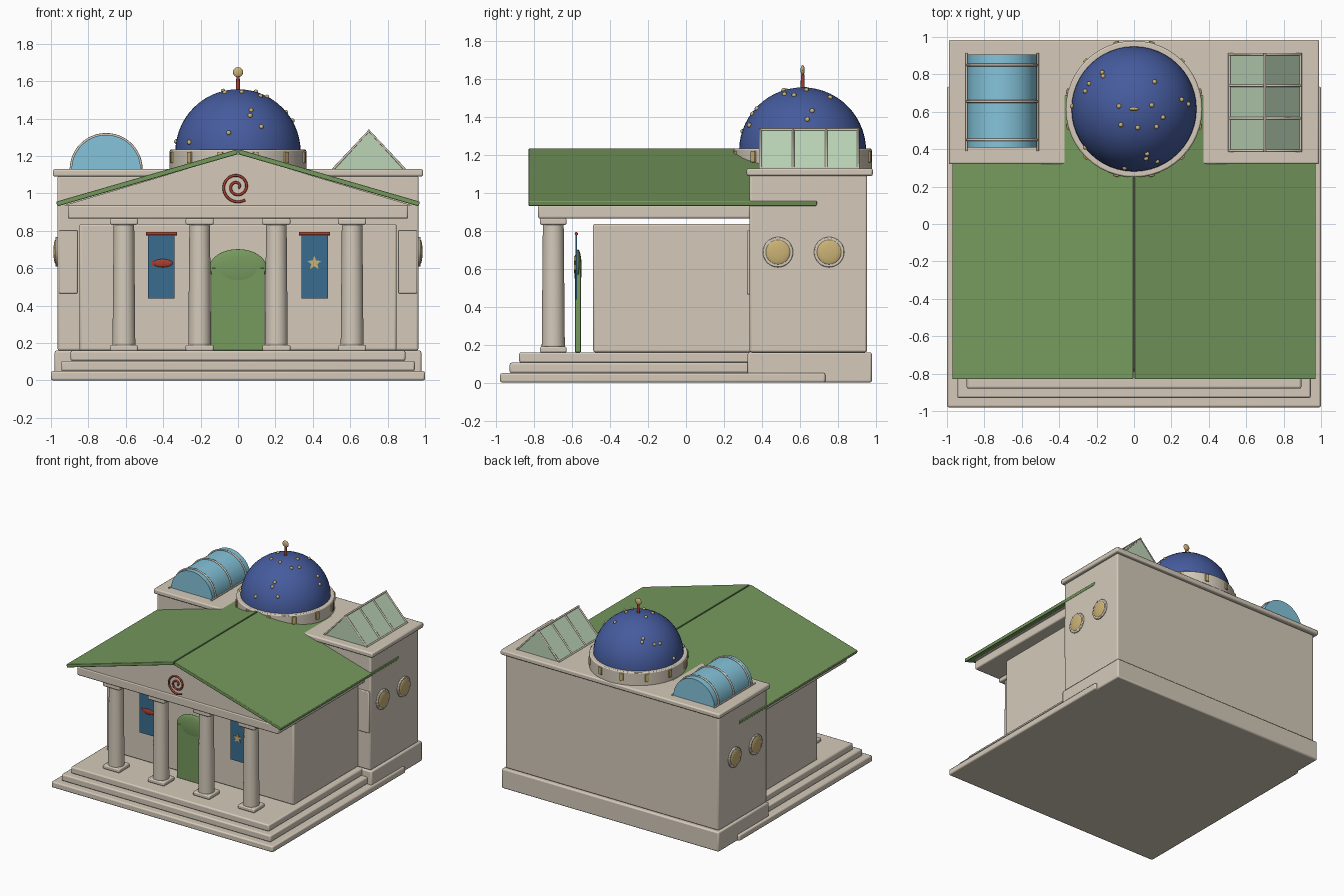
import bpy, bmesh, math
from mathutils import Vector, Matrix

if "Cube" in bpy.data.objects:
    bpy.data.objects.remove(bpy.data.objects["Cube"])


def mat(name, r, g, b):
    m = bpy.data.materials.new(name)
    m.diffuse_color = (r, g, b, 1)
    m.use_nodes = True
    m.node_tree.nodes["Principled BSDF"].inputs["Base Color"].default_value = m.diffuse_color
    return m


STONE = mat("pale stone", .66, .59, .49)
GREEN = mat("leaf green", .18, .32, .11)
NAVY = mat("dome blue", .06, .105, .34)
SKY = mat("sky glass", .23, .55, .70)
MINT = mat("mint glass", .50, .66, .47)
BANNER = mat("banner blue", .04, .15, .27)
RED = mat("brick red", .38, .05, .03)
GOLD = mat("gold", .60, .45, .18)


def add(name, bm, m, bevel=0, smooth=True):
    bmesh.ops.recalc_face_normals(bm, faces=bm.faces)
    me = bpy.data.meshes.new(name)
    bm.to_mesh(me)
    bm.free()
    me.materials.append(m)
    ob = bpy.data.objects.new(name, me)
    bpy.context.collection.objects.link(ob)
    if bevel:
        mod = ob.modifiers.new("bevel", 'BEVEL')
        mod.width, mod.segments = bevel, 2
    if smooth:
        bpy.ops.object.select_all(action='DESELECT')
        ob.select_set(True)
        bpy.context.view_layer.objects.active = ob
        bpy.ops.object.shade_smooth_by_angle(angle=math.radians(35))
    return ob


def box(name, x, y, z, m=STONE, bevel=.01):
    """Box from (min, max) ranges."""
    bm = bmesh.new()
    bmesh.ops.create_cube(bm, size=1)
    for v in bm.verts:
        v.co = [(r[0] + r[1]) / 2 + c * (r[1] - r[0]) for r, c in zip((x, y, z), v.co)]
    return add(name, bm, m, bevel)


def cyl(name, center, r1, r2, depth, m, axis='Z', seg=32, bevel=0):
    bm = bmesh.new()
    rot = {'Z': Matrix(), 'X': Matrix.Rotation(math.pi / 2, 4, 'Y'),
           'Y': Matrix.Rotation(math.pi / 2, 4, 'X')}[axis]
    bmesh.ops.create_cone(bm, cap_ends=True, segments=seg, radius1=r1, radius2=r2,
                          depth=depth, matrix=Matrix.Translation(center) @ rot)
    return add(name, bm, m, bevel)


def ball(name, center, radii, m, u=24, v=14):
    bm = bmesh.new()
    bmesh.ops.create_uvsphere(bm, u_segments=u, v_segments=v, radius=1,
                              matrix=Matrix.Translation(center) @ Matrix.Diagonal((*radii, 1)))
    return add(name, bm, m)


def prism(name, pts, y0, y1, m, bevel=0):
    """Extrude an (x, z) outline along y."""
    bm = bmesh.new()
    f = bm.faces.new([bm.verts.new((x, y0, z)) for x, z in pts])
    ext = bmesh.ops.extrude_face_region(bm, geom=[f])
    bmesh.ops.translate(bm, vec=(0, y1 - y0, 0),
                        verts=[g for g in ext['geom'] if isinstance(g, bmesh.types.BMVert)])
    return add(name, bm, m, bevel)


def tube(name, pts, r, m):
    cu = bpy.data.curves.new(name, 'CURVE')
    cu.dimensions, cu.bevel_depth, cu.bevel_resolution = '3D', r, 2
    cu.use_fill_caps = True
    sp = cu.splines.new('POLY')
    sp.points.add(len(pts) - 1)
    for p, co in zip(sp.points, pts):
        p.co = (*co, 1)
    cu.materials.append(m)
    ob = bpy.data.objects.new(name, cu)
    bpy.context.collection.objects.link(ob)


# Steps and rear plinth
box("bottom_step", (-1, 1), (-.98, .735), (0, .05))
box("middle_step", (-.945, .945), (-.93, .4), (.05, .105))
box("top_step", (-.895, .895), (-.88, .4), (.105, .16))
box("rear_plinth", (-.98, .98), (.325, .98), (0, .16))

# Main masses
box("front_hall", (-.848, .848), (-.49, .345), (.16, .837))
box("rear_block", (-.965, .965), (.335, .955), (.16, 1.095))
box("rear_cornice", (-.99, .99), (.32, .985), (1.09, 1.13))
box("entablature", (-.91, .91), (-.78, .34), (.865, .938))
prism("pediment", [(-.93, .936), (.93, .936), (0, 1.212)], -.775, .34, STONE)

# Roof panels with a narrow gap at the ridge
for s in (-1, 1):
    prism("roof_panel", [(s * .004, 1.236), (s * .972, .956), (s * .966, .931), (s * .004, 1.209)],
          -.83, .69, GREEN, .004)

# Columns
for x in (-.61, -.205, .205, .61):
    box("column_base", (x - .075, x + .075), (-.77, -.63), (.158, .19), bevel=.008)
    cyl("column_shaft", (x, -.70, .51), .061, .055, .65, STONE)
    box("column_capital", (x - .075, x + .075), (-.77, -.63), (.832, .867), bevel=.008)

# Door
box("door", (-.143, .143), (-.585, -.555), (.16, .6), GREEN, .003)
ball("door_arch", (0, -.57, .602), (.153, .02, .1), GREEN, 32, 20)

# Banners with fish and star
for s in (-1, 1):
    x = s * .41
    box("banner", (x - .071, x + .071), (-.582, -.574), (.437, .785), BANNER, 0)
    cyl("banner_rod", (x, -.578, .785), .009, .009, .166, RED, 'X', 16)
ball("fish_body", (-.402, -.584, .627), (.052, .008, .022), RED)
prism("fish_tail", [(-.44, .627), (-.462, .647), (-.462, .607)], -.588, -.58, RED)
prism("banner_star", [(.408 + r * math.sin(a), .627 + r * math.cos(a))
                      for i in range(10) for a in [i * math.pi / 5]
                      for r in [.017 if i % 2 else .04]], -.59, -.578, GOLD)

# Spiral on the pediment
spiral = []
for i in range(73):
    t = i / 72
    a = math.radians(-58 - 700 * t)
    r = .083 * (1 - t) + .01 * t
    spiral.append((-.006 + r * math.cos(a), -.782, 1.035 + r * math.sin(a)))
tube("spiral", spiral, .007, RED)

# Side medallions and front wing panels
for s in (-1, 1):
    for y in (.485, .755):
        cyl("medallion_rim", (s * .967, y, .688), .08, .08, .02, STONE, 'X', 32, .005)
        ball("medallion", (s * .974, y, .688), (.013, .066, .066), GOLD)
    box("wing_panel", sorted((s * .857, s * .957)), (.322, .34), (.465, .803), bevel=.006)

# Dome and drum
C = Vector((0, .615, 1.222))
R = .335
cyl("dome_drum", (0, C.y, 1.17), .365, .365, .13, STONE, seg=48, bevel=.008)
bm = bmesh.new()
bmesh.ops.create_uvsphere(bm, u_segments=48, v_segments=28, radius=R, matrix=Matrix.Translation(C))
bmesh.ops.delete(bm, geom=[v for v in bm.verts if v.co.z < C.z - .01], context='VERTS')
add("dome", bm, NAVY)
for k in range(12):
    a = math.radians(15 + 30 * k)
    bm = bmesh.new()
    bmesh.ops.create_cube(bm, size=1, matrix=Matrix.Translation((0, C.y, 1.192)) @ Matrix.Rotation(a, 4, 'Z')
                          @ Matrix.Translation((.363, 0, 0)) @ Matrix.Diagonal((.022, .03, .06, 1)))
    add("drum_stud", bm, GOLD, .003)

# Gold dots on the dome, placed from plan positions
for x, y in [(-.17, .81), (-.165, .79), (-.24, .75), (-.26, .71), (-.33, .63), (-.08, .63), (.095, .635),
             (.11, .76), (.255, .665), (.29, .64), (.155, .57), (.12, .52), (.02, .515), (-.07, .53),
             (.07, .375), (.065, .35), (.07, .285), (.125, .335), (-.26, .41), (-.05, .30)]:
    d = Vector((x, y - C.y, 0))
    d.z = math.sqrt(max(0, R * R - d.length_squared))
    ball("dome_dot", C + d, (.013, .013, .013), GOLD, 10, 6)

# Finial
cyl("finial_rod", (0, C.y, 1.585), .011, .009, .08, RED, seg=16)
ball("finial_disc", (0, C.y, 1.648), (.027, .011, .027), GOLD)

# Barrel skylight
bx, br = -.705, .185
arc = [(math.cos(math.pi * i / 24), math.sin(math.pi * i / 24)) for i in range(25)]
prism("barrel_glass", [(bx + br * c, 1.128 + br * s) for c, s in arc], .41, .905, SKY)
for y in (.45, .655, .85):
    tube("barrel_rib", [(bx + (br + .003) * c, y, 1.128 + (br + .003) * s) for c, s in arc], .007, STONE)
for s in (-1, 1):
    tube("barrel_rail", [(bx + s * .191, .39, 1.135), (bx + s * .191, .915, 1.135)], .006, STONE)

# Gabled skylight
gx, gw, gz = .70, .19, 1.335
tri = [(gx - gw, 1.13), (gx, gz), (gx + gw, 1.13)]
prism("gable_glass", tri, .39, .91, MINT)
for y in (.392, .565, .74, .908):
    tube("gable_rib", [(x, y, z) for x, z in tri], .007, STONE)
for x, z in tri:
    tube("gable_rail", [(x, .385, z), (x, .915, z)], .007, STONE)
